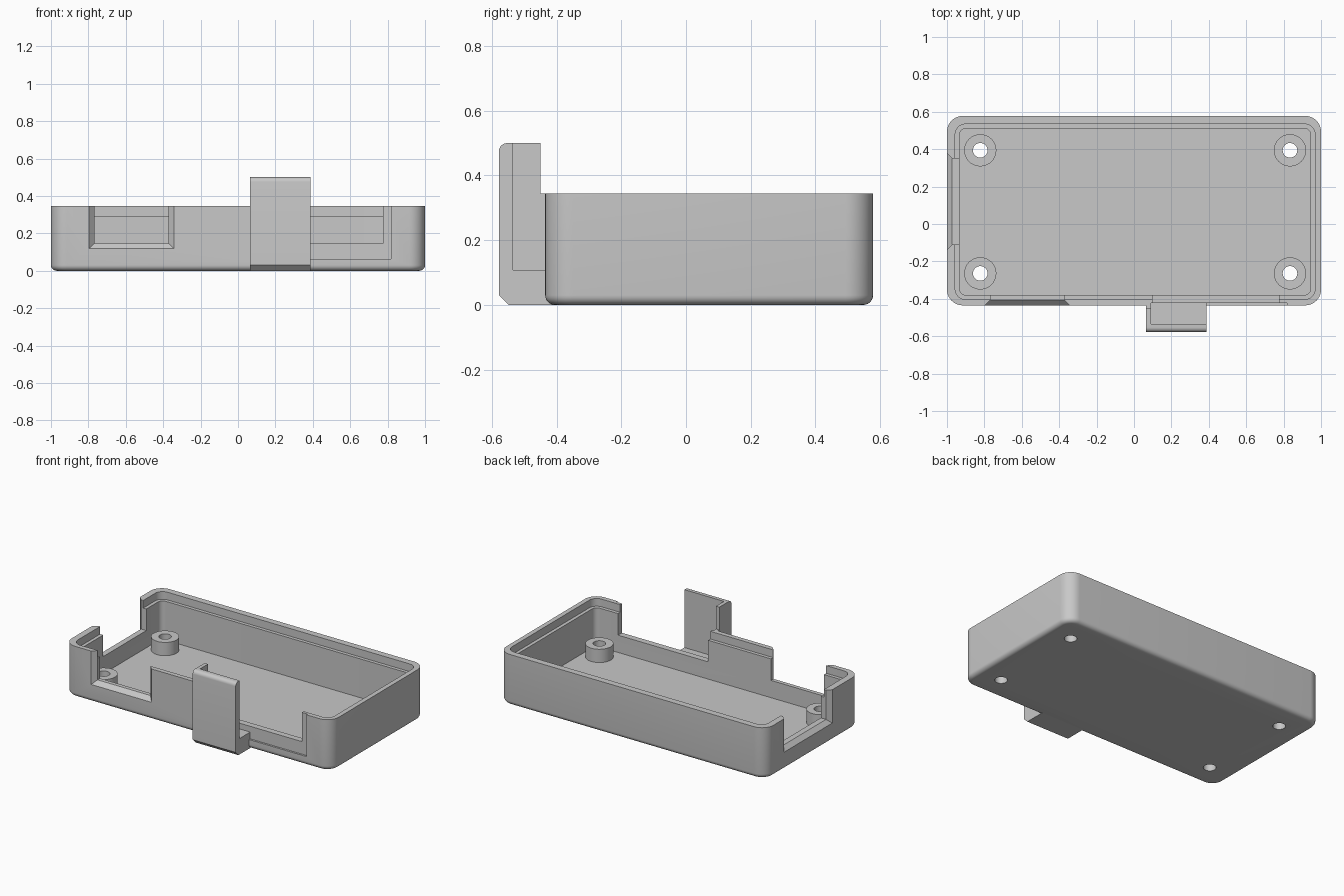
import bpy, bmesh
from math import sin, cos, pi, radians

cube = bpy.data.objects.get("Cube")
if cube:
    bpy.data.objects.remove(cube, do_unlink=True)

grey = bpy.data.materials.new("plain grey")
grey.use_nodes = True
grey.diffuse_color = (0.58, 0.58, 0.58, 1)
grey.node_tree.nodes["Principled BSDF"].inputs["Base Color"].default_value = (0.58, 0.58, 0.58, 1)

X0, X1, Y0, Y1, TOP = -1.0, 1.0, -0.435, 0.578, 0.345
FLOOR, POST_TOP, SILL = 0.03, 0.12, 0.147
SHIFT_X, SHIFT_Y = 0.006, -0.006  # the cavity sits slightly off centre


def loft(name, rings, closed=False):
    """Skin matching rings of points, capped at the ends or closed in a loop."""
    bm = bmesh.new()
    loops = [[bm.verts.new(p) for p in ring] for ring in rings]
    n = len(loops[0])
    pairs = list(zip(loops, loops[1:]))
    if closed:
        pairs.append((loops[-1], loops[0]))
    else:
        bm.faces.new(loops[0])
        bm.faces.new(loops[-1])
    for a, b in pairs:
        for i in range(n):
            j = (i + 1) % n
            bm.faces.new((a[i], a[j], b[j], b[i]))
    bmesh.ops.recalc_face_normals(bm, faces=bm.faces)
    mesh = bpy.data.meshes.new(name)
    bm.to_mesh(mesh)
    bm.free()
    mesh.materials.append(grey)
    obj = bpy.data.objects.new(name, mesh)
    bpy.context.collection.objects.link(obj)
    return obj


def rounded_ring(inset, radius, z, dx=0, dy=0, seg=10):
    pts = []
    corners = ((X1, Y1, -1, -1), (X0, Y1, 1, -1), (X0, Y0, 1, 1), (X1, Y0, -1, 1))
    for k, (x, y, sx, sy) in enumerate(corners):
        cx, cy = x + dx + sx * (inset + radius), y + dy + sy * (inset + radius)
        for i in range(seg + 1):
            a = pi / 2 * (k + i / seg)
            pts.append((cx + radius * cos(a), cy + radius * sin(a), z))
    return pts


def circle(x, y, r, z, n=40):
    return [(x + r * cos(2 * pi * i / n), y + r * sin(2 * pi * i / n), z) for i in range(n)]


def box(name, a, b):
    ring = lambda z: [(a[0], a[1], z), (b[0], a[1], z), (b[0], b[1], z), (a[0], b[1], z)]
    return loft(name, [ring(a[2]), ring(b[2])])


def cut(target, cutter):
    cutter.hide_render = True
    mod = target.modifiers.new("cut", 'BOOLEAN')
    mod.operation, mod.solver, mod.object = 'DIFFERENCE', 'EXACT', cutter
    bpy.context.view_layer.objects.active = target
    bpy.ops.object.modifier_apply(modifier=mod.name)
    bpy.data.objects.remove(cutter, do_unlink=True)


def hollow(target, inset, radius, bottom):
    rings = [rounded_ring(inset, radius, z, SHIFT_X, SHIFT_Y) for z in (bottom, TOP + 0.1)]
    cut(target, loft("hollow_cutter", rings))


def smooth(obj):
    bpy.ops.object.select_all(action='DESELECT')
    obj.select_set(True)
    bpy.context.view_layer.objects.active = obj
    bpy.ops.object.shade_smooth_by_angle(angle=radians(32))


def port(lo, hi, side):
    """Flared opening through a wall, wider on the outside."""
    rings = []
    for depth, grow in ((-0.02, 0.048), (0.028, 0), (0.085, 0)):
        a, b, low, high = lo - grow, hi + grow, SILL - grow, TOP + 0.1
        flat = ((a, low), (b, low), (b, high), (a, high))
        if side == "front":
            rings.append([(u, Y0 + depth, z) for u, z in flat])
        else:
            rings.append([(X0 + depth, u, z) for u, z in flat])
    return loft("port_cutter", rings)


# Tray shell with a rounded bottom edge
R, F = 0.085, 0.03
rings = []
for i in range(7):
    a = pi / 2 * i / 6
    inset = F * (1 - sin(a))
    rings.append(rounded_ring(inset, R - inset, F * (1 - cos(a))))
tray = loft("tray", rings + [rounded_ring(0, R, TOP)])

# Cavity and the stepped rim for a lid
hollow(tray, 0.061, 0.035, FLOOR)
hollow(tray, 0.038, 0.055, 0.293)

# Flared ports, and the wide slot with its shallow outer recess
cut(tray, port(-0.768, -0.371, "front"))
cut(tray, port(-0.11, 0.351, "end"))
cut(tray, box("slot_cutter", (0.1, Y0 - 0.05, SILL), (0.775, Y0 + 0.09, TOP + 0.1)))
cut(tray, box("recess_cutter", (0.09, Y0 - 0.05, 0.062), (0.818, Y0 + 0.013, TOP + 0.1)))

# Screw posts with through holes
for sx, x in (("right", -0.822), ("left", 0.834)):
    for sy, y in (("front", -0.264), ("back", 0.394)):
        cut(tray, loft("hole_cutter", [circle(x, y, 0.039, -0.1), circle(x, y, 0.039, 0.2)]))
        post = loft(f"{sy}_{sx}_post", [circle(x, y, r, z) for r, z in
                    ((0.086, FLOOR), (0.086, POST_TOP), (0.039, POST_TOP), (0.039, FLOOR))], closed=True)
        smooth(post)
smooth(tray)

# Clip holder: L-shaped plate with rounded top edge and chamfered foot
CX0, CX1, CY, CTOP = 0.065, 0.387, -0.578, 0.5
edge = [(CY + 0.025 - 0.025 * cos(pi / 2 * i / 6), CTOP - 0.025 + 0.025 * sin(pi / 2 * i / 6))
        for i in range(7)]
profile = [(CY, 0.03)] + edge + [(-0.535, CTOP), (-0.535, 0.108), (-0.42, 0.108),
                                 (-0.42, 0.03), (-0.405, 0.0), (CY + 0.03, 0.0)]
smooth(loft("clip_plate", [[(x, y, z) for y, z in profile] for x in (CX0, CX1)]))

# Side wall of the clip, taller part standing clear of the tray
side = [(-0.545, 0.05), (-0.545, CTOP), (-0.45, CTOP), (-0.45, TOP), (-0.43, TOP), (-0.43, 0.05)]
loft("clip_side_wall", [[(x, y, z) for y, z in side] for x in (CX0, CX0 + 0.025)])
